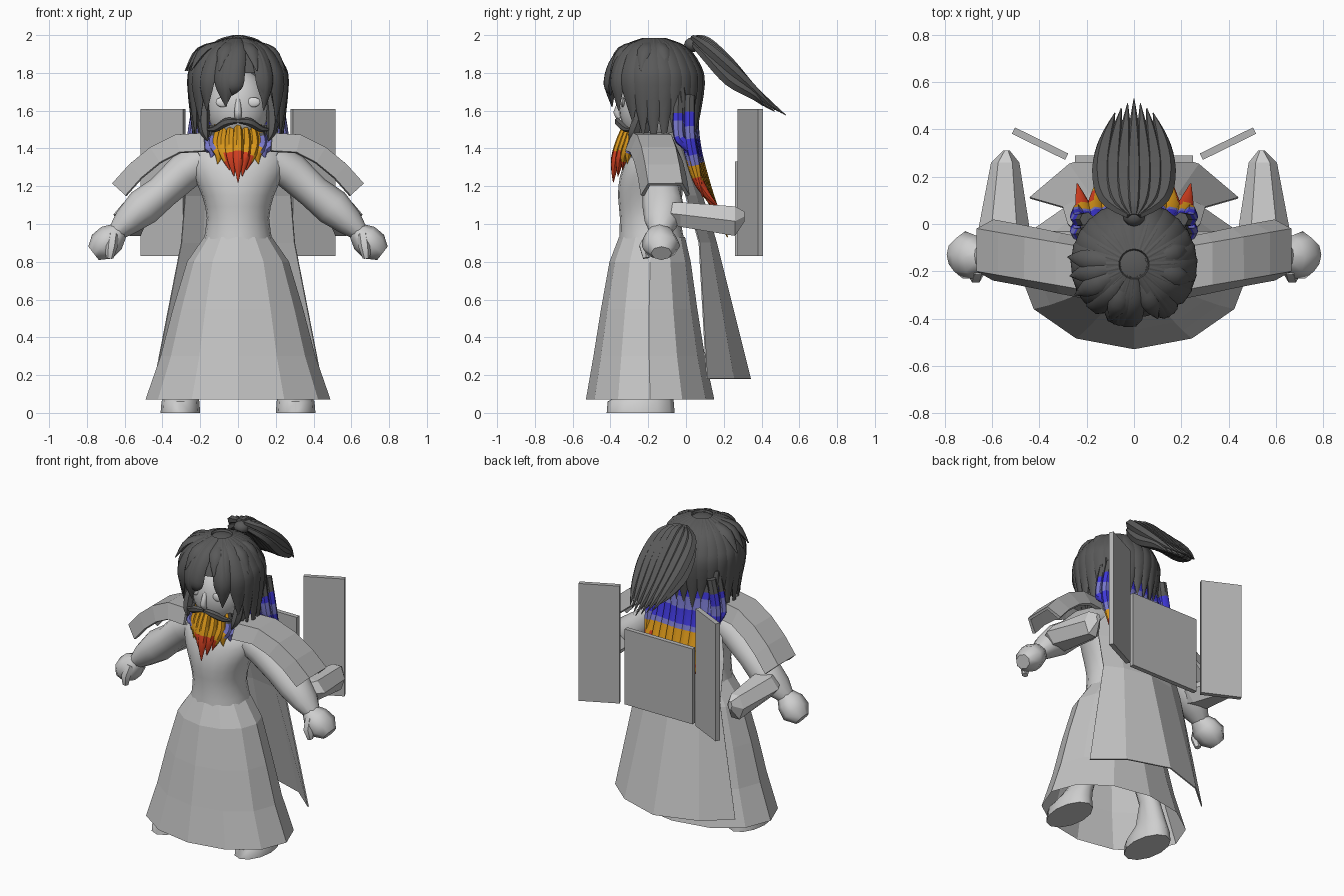
import bpy, bmesh, math
from mathutils import Vector

if "Cube" in bpy.data.objects:
    bpy.data.objects.remove(bpy.data.objects["Cube"])

def material(name, c):
    m = bpy.data.materials.new(name)
    m.diffuse_color = (*c, 1)
    m.use_nodes = True
    m.node_tree.nodes["Principled BSDF"].inputs["Base Color"].default_value = m.diffuse_color
    return m

SKIN = material("pale_grey", (.62, .62, .62))
CLOTH = material("cloth_grey", (.55, .55, .55))
PLATE = material("plate_grey", (.46, .46, .46))
HAIR = material("dark_grey", (.10, .10, .10))
BLUE = material("blue", (.05, .04, .70))
LILAC = material("light_blue", (.19, .19, .60))
ORANGE = material("orange", (.70, .31, .01))
RED = material("red", (.65, .05, .015))
WHITE = material("eye_grey", (.72, .72, .72))

def finish(name, bm, mats, smooth=True, mirror=False, rule=None):
    bmesh.ops.recalc_face_normals(bm, faces=bm.faces)
    for f in bm.faces:
        if rule:
            f.material_index = rule(f.calc_center_median())
    me = bpy.data.meshes.new(name)
    bm.to_mesh(me)
    bm.free()
    for m in mats:
        me.materials.append(m)
    ob = bpy.data.objects.new(name, me)
    bpy.context.collection.objects.link(ob)
    if mirror:
        ob.modifiers.new("mirror", 'MIRROR').use_mirror_merge = False
    if smooth:
        bpy.ops.object.select_all(action='DESELECT')
        ob.select_set(True)
        bpy.context.view_layer.objects.active = ob
        bpy.ops.object.shade_smooth_by_angle(angle=math.radians(50))
    return ob

def spline(pts, n):
    """Smooth curve through points of any dimension."""
    out, P = [], [Vector(p) for p in pts]
    for i in range(len(P) - 1):
        a, b, c, d = P[max(i - 1, 0)], P[i], P[i + 1], P[min(i + 2, len(P) - 1)]
        for k in range(n):
            t = k / n
            out.append(.5 * (2 * b + (c - a) * t + (2 * a - 5 * b + 4 * c - d) * t * t
                             + (3 * b - a - 3 * c + d) * t ** 3))
    return out + [P[-1]]

def sweep(bm, rings, n=8, side=(1, 0, 0), tan=None, steps=1, caps=True):
    """Loft ellipses; each ring is x, y, z, radius along side, other radius."""
    R = spline(rings, steps) if steps > 1 else [Vector(r) for r in rings]
    C = [Vector(r[:3]) for r in R]
    loops = []
    for i, r in enumerate(R):
        t = Vector(tan) if tan else (C[min(i + 1, len(C) - 1)] - C[max(i - 1, 0)]).normalized()
        s = Vector(side)
        s = (s - t * s.dot(t)).normalized()
        o = t.cross(s)
        loops.append([bm.verts.new(C[i] + s * max(r[3], .002) * math.cos(k * math.tau / n)
                                   + o * max(r[4], .002) * math.sin(k * math.tau / n)) for k in range(n)])
    for a, b in zip(loops, loops[1:]):
        for k in range(n):
            bm.faces.new((a[k], a[(k + 1) % n], b[(k + 1) % n], b[k]))
    if caps:
        bm.faces.new(loops[0])
        bm.faces.new(loops[-1])

def part(name, mat, rings, smooth=True, mirror=False, **kw):
    bm = bmesh.new()
    sweep(bm, rings, **kw)
    return finish(name, bm, [mat], smooth, mirror)

def sheet(name, mat, rows, thick, mirror=False):
    bm = bmesh.new()
    V = [[bm.verts.new(p) for p in row] for row in rows]
    for a, b in zip(V, V[1:]):
        for k in range(len(a) - 1):
            bm.faces.new((a[k], a[k + 1], b[k + 1], b[k]))
    ob = finish(name, bm, [mat], False, mirror)
    s = ob.modifiers.new("thickness", 'SOLIDIFY')
    s.thickness, s.offset = thick, 0
    return ob

def ball(name, mat, centre, radii, cut=None, seg=24, mirror=False):
    bm = bmesh.new()
    bmesh.ops.create_uvsphere(bm, u_segments=seg, v_segments=seg // 2, radius=1)
    for v in bm.verts:
        v.co = Vector([c + r * q for c, r, q in zip(centre, radii, v.co)])
    if cut:
        bad = [f for f in bm.faces if cut(f.calc_center_median())]
        bmesh.ops.delete(bm, geom=bad, context='FACES')
    return finish(name, bm, [mat], True, mirror)

UP = (0, 0, 1)
# Skirt, torso and neck
part("skirt", CLOTH, [(0, -.18, .93, .18, .175), (0, -.19, .80, .27, .215), (0, -.195, .55, .345, .255),
     (0, -.195, .30, .41, .295), (0, -.19, .07, .49, .34)], smooth=False, n=12, tan=UP, caps=False)
part("torso", SKIN, [(0, -.18, .90, .185, .175), (0, -.19, 1.03, .165, .16), (0, -.19, 1.15, .19, .17),
     (0, -.18, 1.25, .235, .17), (0, -.16, 1.35, .26, .155), (0, -.14, 1.43, .19, .12),
     (0, -.15, 1.48, .09, .085), (0, -.17, 1.57, .08, .08)], n=20, tan=UP, steps=2)
# Legs with boots
part("leg", SKIN, [(.305, -.24, 0, .105, .18), (.305, -.24, .06, .10, .175), (.29, -.19, .12, .08, .115),
     (.25, -.15, .24, .06, .07), (.16, -.18, .65, .09, .09)], mirror=True, n=12, tan=UP)
# Arms, hands, thumbs and hanging sleeves
part("arm", SKIN, [(.18, -.15, 1.34, .11, .10), (.28, -.14, 1.28, .11, .10), (.40, -.13, 1.17, .10, .09),
     (.50, -.12, 1.09, .11, .10), (.59, -.13, 1.01, .09, .075), (.65, -.14, .95, .05, .045)],
     mirror=True, n=12, side=(0, 1, 0))
part("hand", SKIN, [(.62, -.14, .97, .05, .045), (.67, -.14, .925, .09, .08), (.72, -.13, .88, .10, .082),
     (.765, -.13, .845, .055, .045)], mirror=True, n=8, side=(0, 1, 0))
part("thumb", SKIN, [(.66, -.19, .94, .03, .03), (.67, -.22, .88, .032, .032), (.68, -.21, .82, .02, .02)],
     mirror=True, n=6)
part("sleeve", SKIN, [(.52, -.12, 1.06, .09, .06), (.55, -.03, 1.05, .11, .075), (.545, .26, 1.015, .06, .09),
     (.54, .31, 1.04, .015, .03)], smooth=False, mirror=True, n=6, side=(1, 0, 0), tan=(0, 1, 0))

# Arched shoulder guards
arc = [(.18, 1.475), (.33, 1.465), (.46, 1.40), (.57, 1.31), (.66, 1.21)]
rows = []
for i, (x, z) in enumerate(arc):
    dx, dz = (arc[min(i + 1, 4)][k] - arc[max(i - 1, 0)][k] for k in (0, 1))
    L = math.hypot(dx, dz)
    rows.append([(x + dz / L * d, -.19 + .08 * (x - .2) / .46 + y, z - dx / L * d)
                 for y, d in ((-.12, .09), (-.085, 0), (.085, 0), (.12, .09))])
sheet("shoulder_guard", PLATE, rows, .02, True)

# Cape, bowed across its width
cape = [(1.43, .19, -.09, -.01), (1.15, .28, 0, .085), (.90, .30, .07, .16), (.18, .44, .11, .34)]
sheet("cape", CLOTH, [[(w * u, c - (c - e) * u * u, z) for u in (-1, -.62, 0, .62, 1)]
                      for z, w, e, c in cape], .008)

# Back plates
def slab(name, a, b, z0, z1, mirror=False):
    sheet(name, PLATE, [[(*a, z), (*b, z)] for z in (z0, z1)], .03, mirror)

slab("back_plate", (-.25, .275), (.25, .275), .83, 1.33)
slab("side_plate", (.285, .285), (.51, .395), .83, 1.61, True)

# Head, nose, ears and eyes
ball("head", SKIN, (0, -.19, 1.62), (.165, .165, .20))
part("nose", SKIN, [(0, -.34, 1.66, .012, .012), (0, -.365, 1.59, .02, .02), (0, -.35, 1.56, .016, .012)],
     n=8, steps=2)
ball("ear", SKIN, (.175, -.17, 1.62), (.02, .035, .05), seg=12, mirror=True)
ball("eye", WHITE, (.082, -.335, 1.645), (.036, .01, .026), seg=16, mirror=True)

# Hair cap with an open face
HC, HR = Vector((0, -.17, 1.735)), Vector((.235, .235, .245))
ball("hair_cap", HAIR, HC, HR, cut=lambda c: c.z < 1.60 or (c.y < -.2 and c.z < 1.80))

# Locks lying over the cap: angle from the front, tip height, half width
def lock(bm, deg, tip, w, drift=0):
    path = []
    a0 = math.radians(deg)
    for t, el, r in ((0, 76, .5), (.2, 50, .9), (.45, 25, 1), (.7, 0, 1), (1, None, .06)):
        a = a0 + math.radians(drift) * t
        e = math.radians(el or 0)
        k = 1.03 * math.cos(e) if t < 1 else .98
        z = tip if el is None else HC.z + HR.z * math.sin(e)
        path.append((HC.x + HR.x * k * math.sin(a), HC.y - HR.y * k * math.cos(a), z, w * r, .028 * r))
    sweep(bm, path, n=6, side=(math.cos(a0), math.sin(a0), 0), steps=4)

bm = bmesh.new()
for deg, tip, drift in ((-38, 1.60, -8), (-24, 1.62, 8), (-10, 1.63, -6), (2, 1.68, -10), (30, 1.62, 8),
                        (42, 1.60, -6)):
    lock(bm, deg, tip, .048, drift)
for s in (-1, 1):
    for deg, tip in ((55, 1.54), (70, 1.46), (84, 1.40), (98, 1.42), (112, 1.46), (126, 1.48),
                     (140, 1.50), (154, 1.47), (168, 1.50)):
        lock(bm, s * deg, tip, .06, s * 6)
# Stray tufts on the crown
for x, y in ((-.27, -.22), (-.28, -.14), (-.25, -.30), (.25, -.24), (.24, -.10), (-.1, -.41), (.1, -.40)):
    sweep(bm, [(x * .2, -.17 + (y + .17) * .2, 1.965, .02, .012),
               (x * .72, -.17 + (y + .17) * .72, 1.92, .04, .02), (x, y, 1.81, .003, .003)],
          n=6, side=(-(y + .17), x, 0), steps=4)
finish("hair_locks", bm, [HAIR])

# Ponytail: fanned strands gathered at the crown
bm = bmesh.new()
for i in range(-3, 4):
    x, u = i * .045, abs(i) / 3
    for low in (0, 1):
        tipx = x * .6
        sweep(bm, [(x * .15, .04, 1.985 - .03 * low, .02, .015),
                   (x * .85, .11, 1.965 - .05 * low - .03 * u, .035, .03),
                   (x, .23, 1.85 - .07 * low - .02 * u, .042, .035),
                   (x * .85, .36, 1.71 - .03 * low, .03, .025),
                   (tipx, .53 - .06 * u - .06 * low, 1.575 + .03 * u + .02 * low, .002, .002)],
              n=6, steps=4)
finish("ponytail", bm, [HAIR])
ball("hair_tie", HAIR, (0, .04, 1.95), (.05, .05, .04), seg=12)

# Long back hair with coloured bands
PALETTE = [HAIR, BLUE, LILAC, ORANGE, RED]
def band(c):
    if c.z > 1.60:
        return 0
    if c.z > 1.32:
        return 1 if c.z > 1.53 or 1.36 < c.z < 1.46 else 2
    return 4 if abs(c.x) > .17 and c.z < 1.24 else 3

bm = bmesh.new()
for i in range(-4, 5):
    x, u = i * .05, abs(i) / 4
    last = (x * 1.2, .17, 1.09) if abs(i) > 3 else (x, .22 - .03 * u, .93 + .12 * u)
    sweep(bm, [(x, .04 - .07 * u, 1.72, .028, .025), (x, .045 - .04 * u, 1.45, .034, .03),
               (x * 1.08, .10 - .03 * u, 1.22, .036, .028), (*last, .003, .003)], n=7, steps=7)
finish("back_hair", bm, PALETTE, rule=band)

# Side strands beside the neck
bm = bmesh.new()
for y, tip in ((-.04, 1.37), (.02, 1.14)):
    sweep(bm, [(.20, y, 1.68, .03, .03), (.235, y, 1.48, .032, .03),
               (.24, y + .03, (1.48 + tip) / 2, .026, .026), (.24, y + .07, tip, .003, .003)], n=7, steps=6)
finish("side_strand", bm, PALETTE, mirror=True, rule=band)

# Beard: red tip, orange body and light blue edges
def beard_rule(c):
    if c.z < 1.385 and abs(c.x) < .072:
        return 4
    return 3 if abs(c.x) < .122 else (2 if c.z < 1.47 else 0)

bm = bmesh.new()
for i in range(-4, 5):
    x = i * .04
    u = abs(i) / 4
    sweep(bm, [(x * .9, -.31 + .07 * u, 1.52, .02, .025), (x * 1.05, -.345 + .09 * u, 1.43, .03, .03),
               (x * .85, -.375 + .10 * u, 1.33 + .06 * u, .026, .024),
               (x * .55 if u < .7 else x * .9, -.385 + .10 * u, 1.22 + .13 * u, .002, .002)], n=7, steps=6)
finish("beard", bm, PALETTE, rule=beard_rule)

# Moustache and sideburns
bm = bmesh.new()
sweep(bm, [(.005, -.355, 1.545, .012, .012), (.06, -.36, 1.54, .022, .018), (.12, -.32, 1.505, .018, .016),
           (.175, -.29, 1.50, .002, .002)], n=6, side=UP, steps=4)
for y, tip in ((-.25, 1.44), (-.20, 1.40)):
    sweep(bm, [(.165, y + .03, 1.68, .02, .02), (.18, y, 1.56, .03, .035), (.175, y - .03, 1.48, .025, .03),
               (.16, y - .05, tip, .002, .002)], n=6, steps=4)
finish("moustache", bm, [HAIR], mirror=True)
